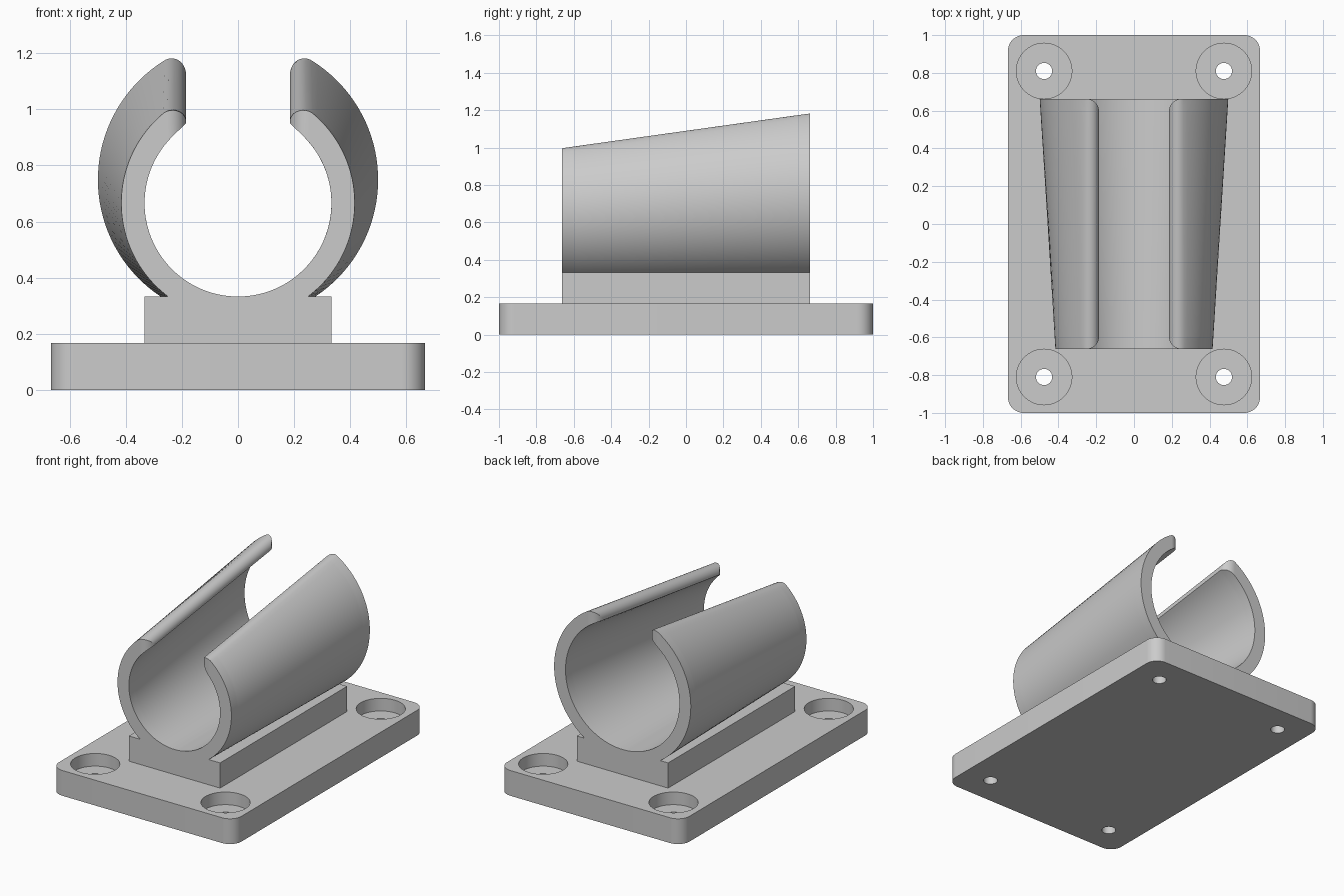
import bpy, bmesh
from math import sin, cos, pi, sqrt, asin, atan2

cube = bpy.data.objects.get("Cube")
if cube:
    bpy.data.objects.remove(cube, do_unlink=True)

GREY = (0.6, 0.6, 0.6, 1)
mat = bpy.data.materials.new("light_grey")
mat.use_nodes = True
mat.diffuse_color = GREY
mat.node_tree.nodes["Principled BSDF"].inputs["Base Color"].default_value = GREY


def finish(name, bm, smooth=True):
    bmesh.ops.recalc_face_normals(bm, faces=bm.faces)
    mesh = bpy.data.meshes.new(name)
    bm.to_mesh(mesh)
    bm.free()
    mesh.materials.append(mat)
    obj = bpy.data.objects.new(name, mesh)
    bpy.context.collection.objects.link(obj)
    if smooth:
        shade(obj)
    return obj


def shade(obj):
    bpy.ops.object.select_all(action="DESELECT")
    obj.select_set(True)
    bpy.context.view_layer.objects.active = obj
    bpy.ops.object.shade_smooth_by_angle(angle=pi / 6)


def loft(sections):
    """Skin closed sections with equal point counts and cap both ends."""
    bm = bmesh.new()
    rings = [[bm.verts.new(p) for p in s] for s in sections]
    n = len(rings[0])
    for a, b in zip(rings, rings[1:]):
        for i in range(n):
            j = (i + 1) % n
            bm.faces.new((a[i], a[j], b[j], b[i]))
    bm.faces.new(rings[0])
    bm.faces.new(rings[-1])
    return bm


def disc(x, y, z, r, n):
    return [(x + r * cos(2 * pi * i / n), y + r * sin(2 * pi * i / n), z) for i in range(n)]


# Mounting plate with rounded corners
W, L, T, R = 0.667, 1.0, 0.167, 0.083


def plate_outline(z):
    pts = []
    for k, (sx, sy) in enumerate(((1, 1), (-1, 1), (-1, -1), (1, -1))):
        for i in range(13):
            a = (k + i / 12) * pi / 2
            pts.append((sx * (W - R) + R * cos(a), sy * (L - R) + R * sin(a), z))
    return pts


plate = finish("mounting_plate", loft([plate_outline(0), plate_outline(T)]), False)

# Counterbored screw holes
for sx in (-1, 1):
    for sy in (-1, 1):
        for r, z0, n in ((0.147, T / 2, 64), (0.043, -0.1, 24)):
            x, y = sx * 0.476, sy * 0.81
            cutter = finish("hole_cutter", loft([disc(x, y, z0, r, n), disc(x, y, 0.3, r, n)]), False)
            cutter.hide_render = True
            mod = plate.modifiers.new("hole", "BOOLEAN")
            mod.operation, mod.solver, mod.object = "DIFFERENCE", "EXACT", cutter
            bpy.context.view_layer.objects.active = plate
            bpy.ops.object.modifier_apply(modifier=mod.name)
            bpy.data.objects.remove(cutter, do_unlink=True)
shade(plate)

# Pedestal under the clip
H = 0.663
bm = bmesh.new()
bmesh.ops.create_cube(bm, size=1)
for v in bm.verts:
    v.co = (v.co.x * 0.667, v.co.y * 2 * H, 0.25 + v.co.z * 0.1667)
finish("pedestal", bm, False)

# Tapered open clip: a C section that widens towards the back
GAP, WALL, TIP, FILLET = 0.185, 0.083, 0.05, 0.067


def clip_section(y):
    ri = 0.333 + 0.0833 * (y + H) / (2 * H)
    ro, zc = ri + WALL, 0.333 + ri
    # Opening flares at both ends with a rounded plan corner
    d = max(0, abs(y) - (H - FILLET))
    xt = GAP + FILLET - sqrt(max(0, FILLET ** 2 - d ** 2))
    # Rounded lip tangent to the outer wall and to the opening
    cx = GAP + TIP
    cz = zc + sqrt((ro - TIP) ** 2 - cx ** 2)
    a0 = atan2(cx, cz - zc)
    xj = cx + TIP * sin(a0)
    half = []
    for i in range(10):
        x = xt + (xj - xt) * (i / 10) ** 2
        half.append((x, cz + sqrt(max(0, TIP ** 2 - (x - cx) ** 2))))
    for i in range(49):
        a = a0 + (pi - a0) * i / 48
        half.append((ro * sin(a), zc + ro * cos(a)))
    b0 = asin(xt / ri)
    inner = []
    for i in range(49):
        b = b0 + (pi - b0) * i / 48
        inner.append((ri * sin(b), zc + ri * cos(b)))
    loop = half + [(-x, z) for x, z in half[-2::-1]]
    loop += [(-x, z) for x, z in inner] + inner[-2::-1]
    return [(x, y, z) for x, z in loop]


corner = [H - FILLET + FILLET * sin(i * pi / 20) for i in range(11)]
stations = [-y for y in reversed(corner)] + corner
finish("clip", loft([clip_section(y) for y in stations]))
